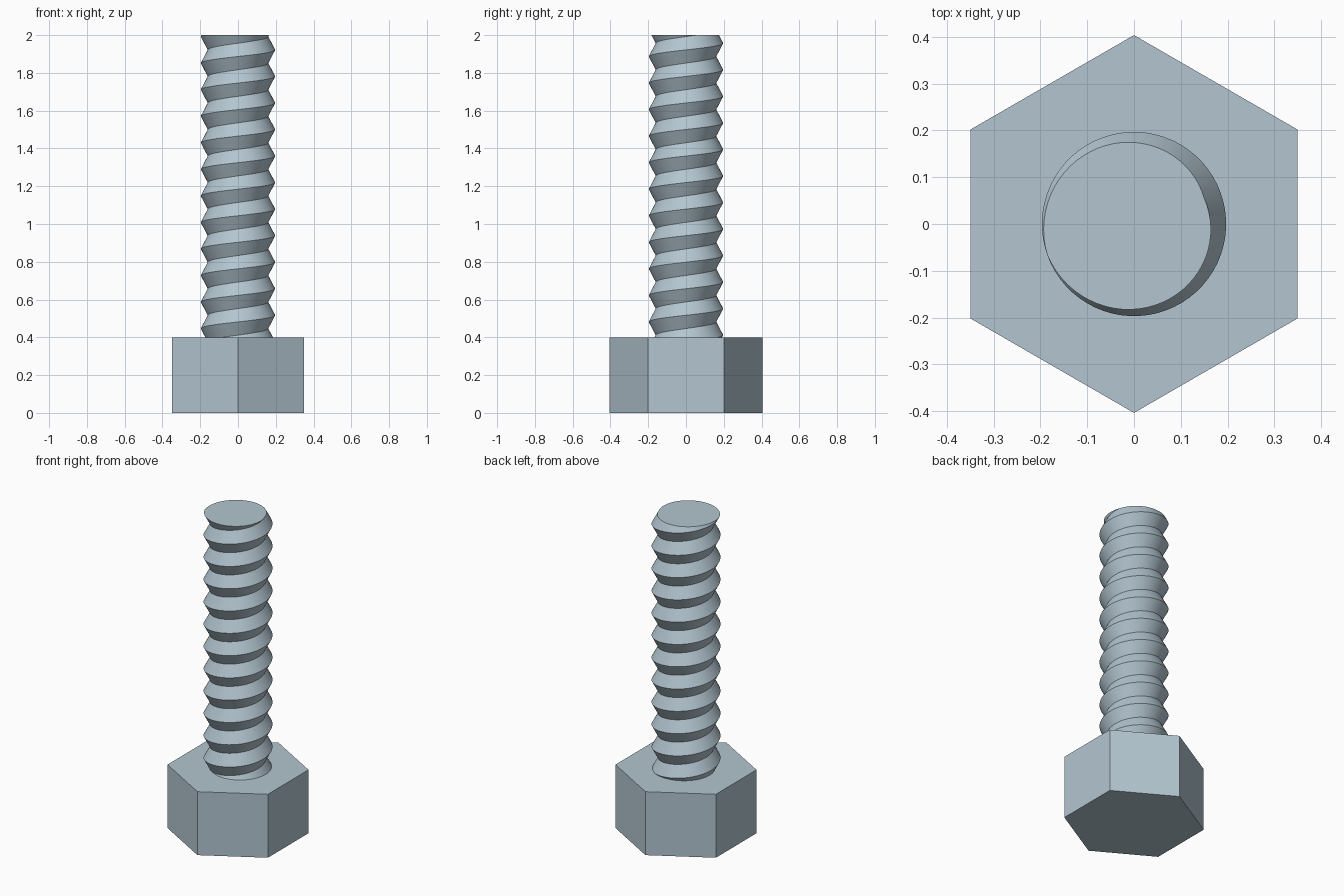
import bpy, bmesh, math

if "Cube" in bpy.data.objects:
    bpy.data.objects.remove(bpy.data.objects["Cube"], do_unlink=True)

steel = bpy.data.materials.new("blue_grey_steel")
steel.use_nodes = True
colour = (0.45, 0.56, 0.63, 1)
steel.diffuse_color = colour
steel.node_tree.nodes["Principled BSDF"].inputs["Base Color"].default_value = colour

# Hexagonal head, with corners facing front and back
HEAD_TOP, TOP = 0.4, 2.0
bpy.ops.mesh.primitive_cylinder_add(vertices=6, radius=0.404, depth=HEAD_TOP,
                                    location=(0, 0, HEAD_TOP / 2))
head = bpy.context.object
head.name = "hex_head"
head.data.materials.append(steel)

# Threaded shank: a V-shaped right-hand helix, cut flat at both ends
CREST, ROOT, PITCH, SIDES = 0.197, 0.16, 0.1405, 64
CREST_ANGLE = math.radians(200)      # where the crest meets the top end
bm = bmesh.new()
rows = 2 * int((TOP - HEAD_TOP) / PITCH + 5)
z_start = TOP + 2 * PITCH - rows * PITCH / 2
grid = []
for row in range(rows + 1):
    radius = CREST if (rows - row) % 2 == 0 else ROOT
    ring = []
    for i in range(SIDES + 1):
        turn = i / SIDES
        a = CREST_ANGLE + turn * math.tau
        z = z_start + (row / 2 + turn) * PITCH
        ring.append(bm.verts.new((radius * math.cos(a), radius * math.sin(a), z)))
    grid.append(ring)
for low, high in zip(grid, grid[1:]):
    for i in range(SIDES):
        bm.faces.new((low[i], low[i + 1], high[i + 1], high[i]))
bmesh.ops.remove_doubles(bm, verts=bm.verts, dist=0.0005)

for z, direction in ((TOP, 1), (HEAD_TOP - 0.01, -1)):
    geom = bm.verts[:] + bm.edges[:] + bm.faces[:]
    cut = bmesh.ops.bisect_plane(bm, geom=geom, dist=1e-6, plane_co=(0, 0, z),
                                 plane_no=(0, 0, direction), clear_outer=True)
    rim = [e for e in cut["geom_cut"] if isinstance(e, bmesh.types.BMEdge)]
    bmesh.ops.contextual_create(bm, geom=rim)
bmesh.ops.recalc_face_normals(bm, faces=bm.faces)

mesh = bpy.data.meshes.new("threaded_shank")
bm.to_mesh(mesh)
bm.free()
mesh.materials.append(steel)
shank = bpy.data.objects.new("threaded_shank", mesh)
bpy.context.collection.objects.link(shank)
bpy.ops.object.select_all(action="DESELECT")
shank.select_set(True)
bpy.context.view_layer.objects.active = shank
bpy.ops.object.shade_smooth_by_angle(angle=math.radians(30))
